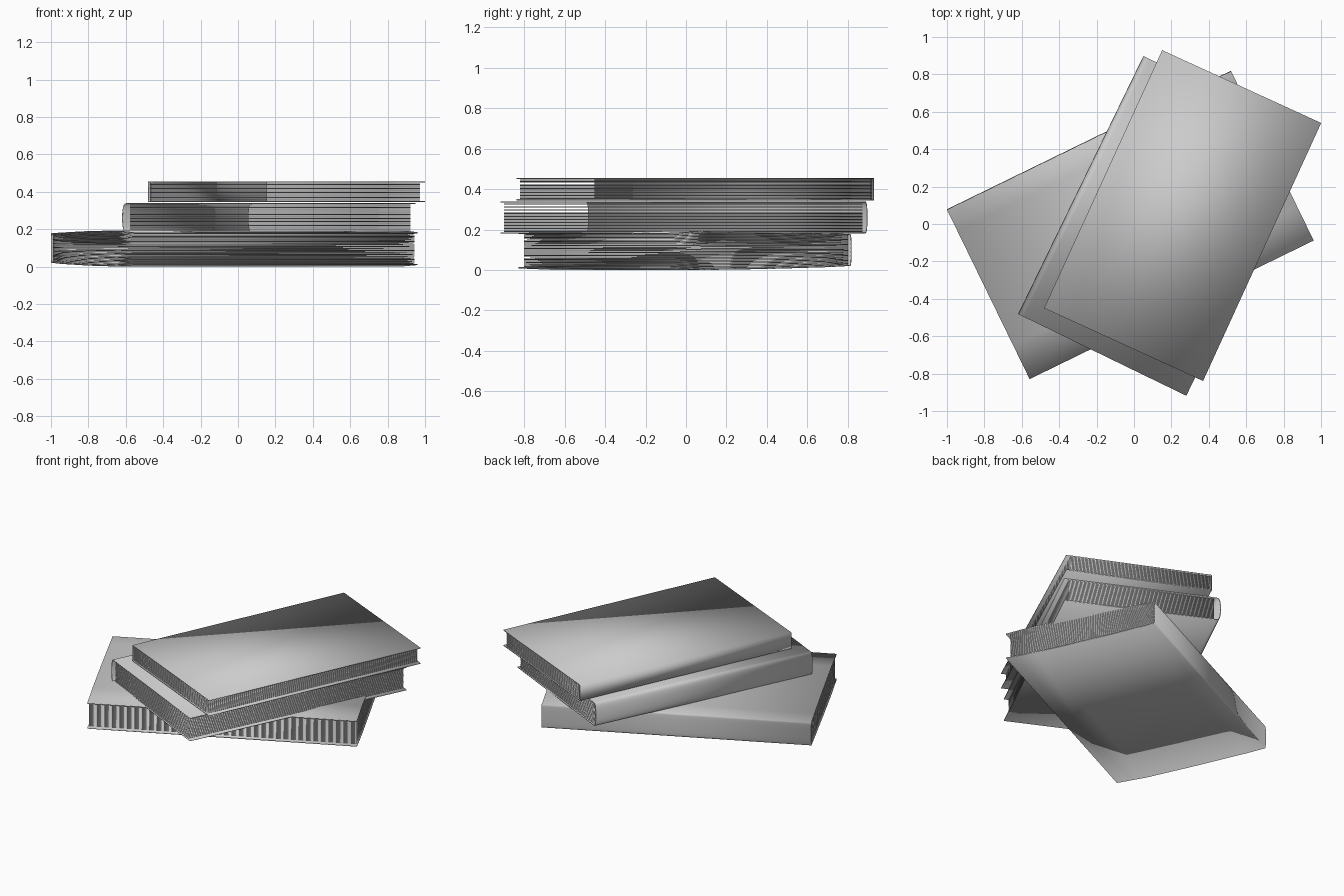
import bpy
import math

cube = bpy.data.objects.get("Cube")
if cube:
    bpy.data.objects.remove(cube, do_unlink=True)

grey = bpy.data.materials.new("plain_grey")
grey.use_nodes = True
grey.diffuse_color = (0.6, 0.6, 0.6, 1)
grey.node_tree.nodes["Principled BSDF"].inputs["Base Color"].default_value = (0.6, 0.6, 0.6, 1)

COVER = 0.006


def strips(name, profiles, length, thickness, offset, place):
    """Sweep open (y, z) profiles along x and thicken them."""
    verts, faces = [], []
    for profile in profiles:
        base = len(verts)
        for y, z in profile:
            verts += [(-length / 2, y, z), (length / 2, y, z)]
        for i in range(len(profile) - 1):
            a = base + 2 * i
            faces.append((a, a + 1, a + 3, a + 2))
    mesh = bpy.data.meshes.new(name)
    mesh.from_pydata(verts, [], faces)
    mesh.materials.append(grey)
    obj = bpy.data.objects.new(name, mesh)
    bpy.context.collection.objects.link(obj)
    (x, y), angle = place
    obj.location = (x, y, 0)
    obj.rotation_euler.z = math.radians(angle)
    solid = obj.modifiers.new("thickness", "SOLIDIFY")
    solid.thickness = thickness
    solid.offset = offset
    bpy.ops.object.select_all(action="DESELECT")
    obj.select_set(True)
    bpy.context.view_layer.objects.active = obj
    bpy.ops.object.shade_smooth_by_angle(angle=math.radians(35))


def book(name, place, length, width, section, bulge, sheets):
    """section: (fraction from spine to fore edge, bottom z, top z)."""
    spine_y = width / 2 - bulge
    span = width - bulge

    # Wrap-around cover: bottom board, spine, top board
    bottom = [(spine_y - f * span, lo) for f, lo, hi in reversed(section)]
    top = [(spine_y - f * span, hi) for f, lo, hi in section]
    lo, hi = section[0][1:]
    spine = []
    if bulge:
        for i in range(1, 12):
            t = math.pi * i / 12
            spine.append((spine_y + bulge * math.sin(t) ** 0.5,
                          (lo + hi) / 2 - (hi - lo) / 2 * math.cos(t)))
    strips(name + "_cover", [bottom + spine + top], length, COVER, 1, place)

    # Loose pages, set back from the fore edge
    page_span = span - 0.036
    pages = []
    for k in range(sheets):
        t = (k + 0.5) / sheets
        pages.append([(spine_y - 0.008 - f * page_span,
                       (lo + COVER) + t * (hi - lo - 2 * COVER))
                      for f, lo, hi in section])
    pitch = (hi - lo) / sheets
    strips(name + "_pages", pages, length - 0.012, pitch * 0.55, 0, place)


# Bottom book, its boards slightly bowed
book("bottom_book", ((-0.02, -0.005), 26), 1.69, 1.01,
     [(0, 0.02, 0.178), (0.12, 0.014, 0.182), (0.45, 0.005, 0.19),
      (0.8, 0, 0.193), (1, 0.008, 0.184)], 0.008, 24)

# Middle book with a rounded spine
book("middle_book", ((0.165, -0.01), 64.1), 1.534, 1.0,
     [(0, 0.18, 0.34), (1, 0.18, 0.34)], 0.035, 20)

# Top book with a square spine
book("top_book", ((0.26, 0.045), 65.4), 1.517, 0.935,
     [(0, 0.345, 0.455), (1, 0.345, 0.455)], 0, 14)
